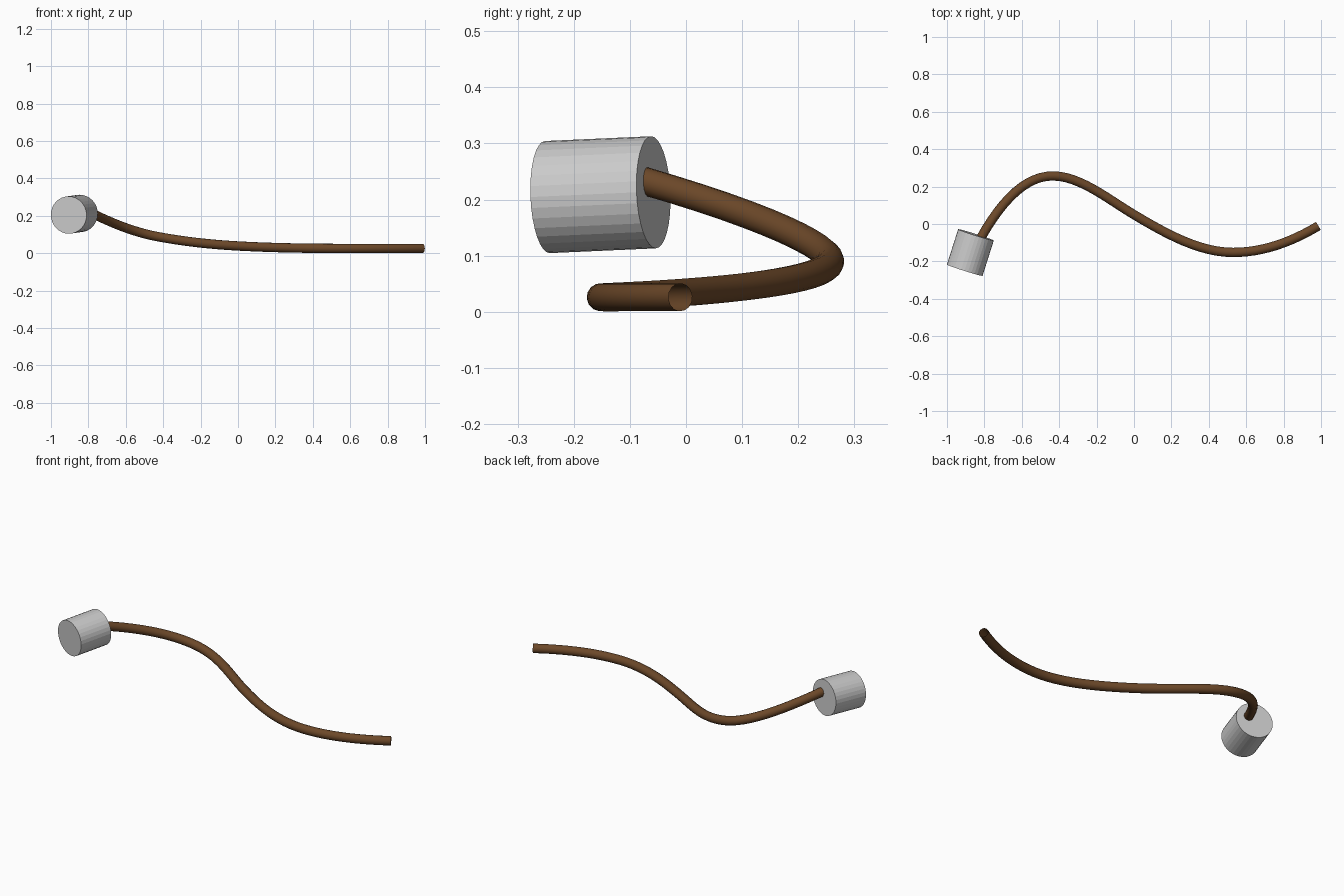
import bpy
from mathutils import Vector

if "Cube" in bpy.data.objects:
    bpy.data.objects.remove(bpy.data.objects["Cube"])

# Cylindrical head, tilted along the axis between its two end centres
back = Vector((-0.905, -0.247, 0.2045))
face = Vector((-0.845, -0.058, 0.213))
axis = face - back
bpy.ops.mesh.primitive_cylinder_add(vertices=32, radius=0.1, depth=axis.length,
                                    location=(back + face) / 2)
head = bpy.context.object
head.name = "head"
head.rotation_euler = axis.to_track_quat('Z', 'Y').to_euler()

# Handle path: position, then slopes dy/dx and dz/dx at that point
path = [
    ((-0.822, -0.080, 0.235), 1.80, -0.52),
    ((-0.435, 0.257, 0.090), 0.0, -0.19),
    ((0.0, 0.050, 0.039), -0.60, -0.055),
    ((0.53, -0.152, 0.026), 0.0, -0.003),
    ((0.986, -0.010, 0.026), 0.60, 0.0),
]
curve = bpy.data.curves.new("handle", 'CURVE')
curve.dimensions = '3D'
curve.bevel_depth = 0.025
curve.bevel_resolution = 5
curve.resolution_u = 12
spline = curve.splines.new('BEZIER')
spline.bezier_points.add(len(path) - 1)
for i, (co, sy, sz) in enumerate(path):
    p = spline.bezier_points[i]
    prev_x = path[max(i - 1, 0)][0][0]
    next_x = path[min(i + 1, len(path) - 1)][0][0]
    left = (co[0] - prev_x) / 3 or 0.1
    right = (next_x - co[0]) / 3 or 0.1
    slope = Vector((1, sy, sz))
    p.handle_left_type = p.handle_right_type = 'FREE'
    p.co = co
    p.handle_left = Vector(co) - slope * left
    p.handle_right = Vector(co) + slope * right

# Curved wooden handle as a smooth open tube
handle = bpy.data.objects.new("handle", curve)
bpy.context.collection.objects.link(handle)
bpy.ops.object.select_all(action='DESELECT')
handle.select_set(True)
bpy.context.view_layer.objects.active = handle
bpy.ops.object.convert(target='MESH')
handle = bpy.context.object
handle.name = "handle"
bpy.ops.object.shade_smooth_by_angle()

wood = bpy.data.materials.new("wood")
wood.diffuse_color = (0.15, 0.065, 0.022, 1)
wood.use_nodes = True
wood.node_tree.nodes["Principled BSDF"].inputs["Base Color"].default_value = wood.diffuse_color
handle.data.materials.clear()
handle.data.materials.append(wood)
